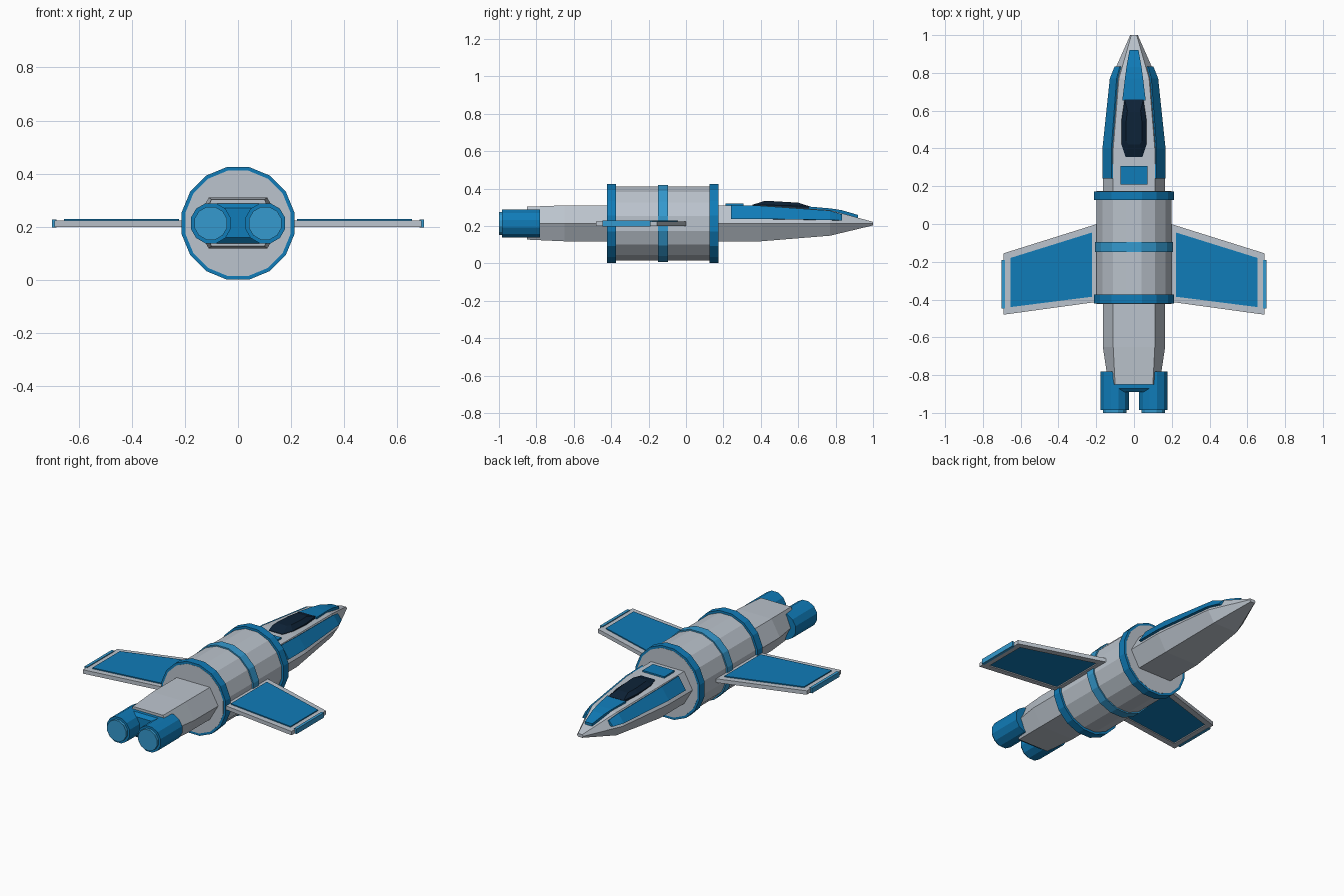
import bpy, bmesh
from math import pi, sin, cos

cube = bpy.data.objects.get("Cube")
if cube:
    bpy.data.objects.remove(cube, do_unlink=True)

AXIS = 0.213  # height of the centre line


def material(name, rgb):
    m = bpy.data.materials.new(name)
    m.use_nodes = True
    col = (*rgb, 1)
    m.diffuse_color = col
    m.node_tree.nodes["Principled BSDF"].inputs["Base Color"].default_value = col
    return m


GREY = material("pale grey", (0.50, 0.55, 0.61))
BLUE = material("blue", (0.005, 0.20, 0.48))
LIGHT = material("light blue", (0.035, 0.32, 0.62))
NAVY = material("dark navy", (0.004, 0.016, 0.038))


def loft(name, rings, mat, closed=False):
    """Skin matching rings of points; cap the ends, or join last to first."""
    bm = bmesh.new()
    loops = [[bm.verts.new(p) for p in r] for r in rings]
    n = len(rings[0])
    pairs = list(zip(loops, loops[1:]))
    if closed:
        pairs.append((loops[-1], loops[0]))
    else:
        bm.faces.new(loops[0])
        bm.faces.new(loops[-1])
    for a, b in pairs:
        for i in range(n):
            j = (i + 1) % n
            bm.faces.new((a[i], a[j], b[j], b[i]))
    bmesh.ops.recalc_face_normals(bm, faces=bm.faces)
    me = bpy.data.meshes.new(name)
    bm.to_mesh(me)
    bm.free()
    me.materials.append(mat)
    ob = bpy.data.objects.new(name, me)
    bpy.context.collection.objects.link(ob)
    return ob


def hexagon(y, side, flat, low, high, mid=AXIS):
    return [(side, y, mid), (flat, y, high), (-flat, y, high),
            (-side, y, mid), (-flat, y, low), (flat, y, low)]


def circle(y, radius, sides, x=0):
    # half-step turn puts a flat on top
    return [(x + radius * cos(2 * pi * (i + 0.5) / sides), y,
             AXIS + radius * sin(2 * pi * (i + 0.5) / sides)) for i in range(sides)]


def drum(name, y0, y1, radius, mat, sides=16, x=0):
    return loft(name, [circle(y0, radius, sides, x), circle(y1, radius, sides, x)], mat)


def outline(points, z):
    return [(x, y, z) for x, y in points]


def mirrored(half):
    return half + [(-x, y) for x, y in reversed(half)]


# Hexagonal hull running from tail to nose
loft("hull", [hexagon(-0.85, 0.135, 0.10, 0.127, 0.303),
              hexagon(-0.65, 0.165, 0.11, 0.118, 0.31),
              hexagon(0.40, 0.165, 0.11, 0.118, 0.31),
              hexagon(0.77, 0.122, 0.08, 0.148, 0.285),
              hexagon(1.0, 0.02, 0.014, 0.203, 0.222)], GREY)

# Central drum and its bands
drum("drum", -0.423, 0.174, 0.202, GREY)
drum("rear_band", -0.422, -0.374, 0.216, BLUE)
drum("middle_band", -0.149, -0.096, 0.210, LIGHT)
drum("front_band", 0.126, 0.173, 0.216, BLUE)

# Engine bridge
loft("engine_bridge", [hexagon(-0.845, 0.11, 0.10, 0.138, 0.288),
                       hexagon(-0.870, 0.11, 0.10, 0.138, 0.288),
                       hexagon(-0.890, 0.10, 0.08, 0.160, 0.270)], BLUE)

WING = [(0.18, 0.005), (0.69, -0.155), (0.69, -0.48), (0.18, -0.41)]
PANEL = [(0.222, -0.045), (0.655, -0.18), (0.655, -0.44), (0.222, -0.385)]
TIP = [(0.684, -0.19), (0.701, -0.19), (0.701, -0.447), (0.684, -0.447)]

for side, s in (("left", 1), ("right", -1)):
    def flip(points):
        return [(s * p[0], *p[1:]) for p in points]

    # Wing frame with a set-in panel and a tip strip
    loft(side + "_wing_frame", [flip(outline(WING, 0.2)), flip(outline(WING, 0.223)),
                                flip(outline(PANEL, 0.223)), flip(outline(PANEL, 0.2))],
         GREY, closed=True)
    loft(side + "_wing_panel", [flip(outline(PANEL, 0.206)), flip(outline(PANEL, 0.229))], BLUE)
    loft(side + "_wing_tip", [flip(outline(TIP, 0.198)), flip(outline(TIP, 0.228))], LIGHT)

    # Engine and glowing nozzle
    drum(side + "_engine", -0.985, -0.78, 0.078, BLUE, 12, s * 0.1025)
    drum(side + "_nozzle", -1.0, -0.97, 0.064, LIGHT, 12, s * 0.1025)

    # Slanted fairing along the shoulder of the nose
    rings = []
    for y, low_x, low_z, top_x, top_z in ((0.24, 0.167, 0.238, 0.120, 0.312),
                                          (0.40, 0.167, 0.238, 0.120, 0.308),
                                          (0.77, 0.128, 0.232, 0.092, 0.282),
                                          (0.835, 0.102, 0.230, 0.075, 0.262)):
        rings.append(flip([(low_x, y, low_z), (top_x, y, top_z),
                           (top_x - 0.02, y, top_z - 0.012), (low_x - 0.03, y, low_z - 0.002)]))
    loft(side + "_fairing", rings, BLUE)

# Faceted canopy
base = mirrored([(0.045, 0.355), (0.066, 0.42), (0.066, 0.55), (0.05, 0.66)])
crown = mirrored([(0.03, 0.42), (0.042, 0.44), (0.042, 0.54), (0.035, 0.60)])
loft("canopy", [outline(base, 0.285),
                [(x, y, 0.313 - 0.03 * max(0, y - 0.4)) for x, y in base],
                [(x, y, 0.334 - 0.06 * max(0, y - 0.44)) for x, y in crown]], NAVY)

# Plates on top of the nose
deck = []
for y, w, z in ((0.655, 0.062, 0.304), (0.77, 0.048, 0.294), (0.83, 0.040, 0.285), (0.92, 0.024, 0.259)):
    deck.append([(w, y, z), (-w, y, z), (-w, y, z - 0.022), (w, y, z - 0.022)])
loft("nose_plate", deck, BLUE)
hatch = mirrored([(0.072, 0.21), (0.072, 0.308)])
loft("rear_hatch", [outline(hatch, 0.305), outline(hatch, 0.319)], BLUE)
